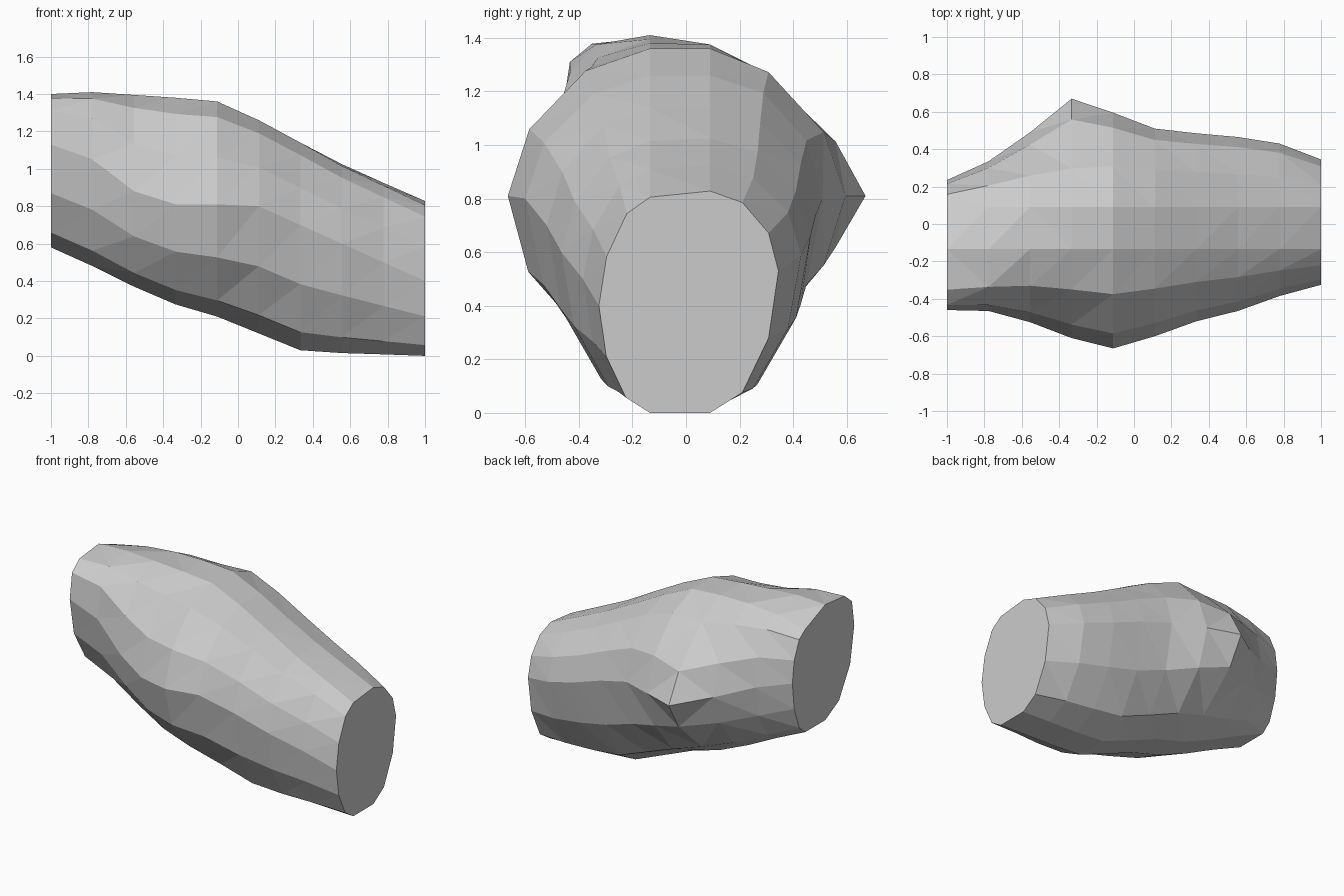
import bpy, bmesh
from math import sin, cos, pi

if "Cube" in bpy.data.objects:
    bpy.data.objects.remove(bpy.data.objects["Cube"])

# Flat strip along the top and bottom runs between these two y values
Y_LEFT, Y_RIGHT = -0.135, 0.09
STEPS = 3

# One row per cross-section, evenly spaced along x:
# bottom z, top z (left), top z (right), y min, y max, widest z left, widest z right
SECTIONS = [
    (0.58, 1.40, 1.31, -0.46, 0.235, 1.13, 0.98),
    (0.48, 1.41, 1.355, -0.465, 0.335, 1.05, 0.93),
    (0.37, 1.395, 1.375, -0.525, 0.49, 0.88, 0.86),
    (0.275, 1.38, 1.375, -0.61, 0.67, 0.81, 0.81),
    (0.21, 1.36, 1.36, -0.665, 0.595, 0.81, 0.81),
    (0.12, 1.26, 1.26, -0.60, 0.51, 0.80, 0.80),
    (0.03, 1.14, 1.14, -0.52, 0.485, 0.70, 0.74),
    (0.015, 1.015, 1.025, -0.465, 0.465, 0.60, 0.66),
    (0.008, 0.91, 0.925, -0.385, 0.43, 0.50, 0.59),
    (0.0, 0.805, 0.828, -0.325, 0.345, 0.40, 0.53),
]
# Roundness of the upper-left shoulder and of the right side per section
SHOULDER = {0: 3.4, 1: 2.8, 2: 2.0}
RIGHT_SIDE = {2: 1.6, 3: 1.35, 4: 1.65}


def quadrant(y0, z_end, y_wide, z_wide, power):
    """Superellipse arc from the flat strip out to the widest point."""
    pts = []
    for i in range(STEPS + 1):
        a = pi / 2 * i / STEPS
        u, v = sin(a) ** (2 / power), max(cos(a), 0) ** (2 / power)
        pts.append((y0 + (y_wide - y0) * u, z_wide + (z_end - z_wide) * v))
    return pts


def ring(i):
    zb, ztl, ztr, yl, yr, zl, zr = SECTIONS[i]
    right = RIGHT_SIDE.get(i, 1.85)
    lower_r = quadrant(Y_RIGHT, zb, yr, zr, right)
    upper_r = quadrant(Y_RIGHT, ztr, yr, zr, right)[::-1]
    upper_l = quadrant(Y_LEFT, ztl, yl, zl, SHOULDER.get(i, 1.75))
    lower_l = quadrant(Y_LEFT, zb, yl, zl, 1.85)[::-1]
    return lower_r + upper_r[1:] + upper_l + lower_l[1:]


# Loft the faceted body through the sections and close both cut ends
bm = bmesh.new()
last = len(SECTIONS) - 1
rings = [[bm.verts.new((-1 + 2 * i / last, y, z)) for y, z in ring(i)]
         for i in range(last + 1)]
for a, b in zip(rings, rings[1:]):
    n = len(a)
    for j in range(n):
        k = (j + 1) % n
        bm.faces.new((a[j], a[k], b[k], b[j]))
bmesh.ops.triangulate(bm, faces=bm.faces[:])
bm.faces.new(rings[0])
bm.faces.new(rings[-1])
bmesh.ops.recalc_face_normals(bm, faces=bm.faces[:])

mesh = bpy.data.meshes.new("faceted_body")
bm.to_mesh(mesh)
bm.free()
body = bpy.data.objects.new("faceted_body", mesh)
bpy.context.collection.objects.link(body)
